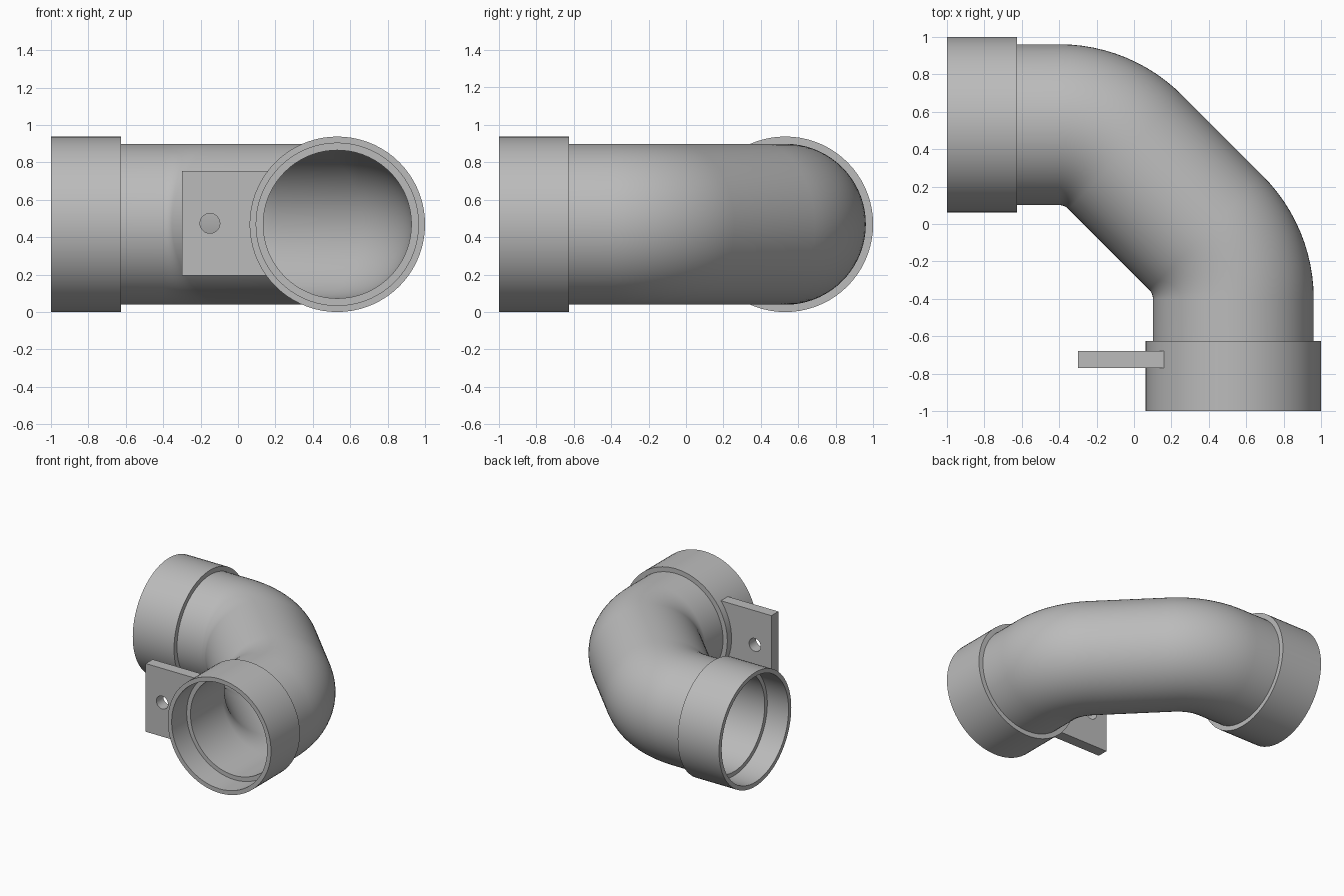
import bpy, bmesh
from math import sin, cos, pi, radians, sqrt, asin
from mathutils import Vector

cube = bpy.data.objects.get("Cube")
if cube:
    bpy.data.objects.remove(cube)

SEGMENTS = 72
SLEEVE_R, SOCKET_R, PIPE_R, BORE_R = 0.469, 0.434, 0.43, 0.396
AXIS = 1 - SLEEVE_R          # offset of both pipe ends from the middle
HEIGHT = SLEEVE_R            # height of the pipe centre line
SLEEVE_LEN, SOCKET_DEPTH = 0.375, 0.19
BEND_R, BEND_START = 0.5, -0.4

grey = bpy.data.materials.new("plain grey")
grey.use_nodes = True
grey.diffuse_color = (0.5, 0.5, 0.5, 1)
grey.node_tree.nodes["Principled BSDF"].inputs["Base Color"].default_value = (0.5, 0.5, 0.5, 1)


def finish(obj):
    obj.data.materials.clear()
    obj.data.materials.append(grey)
    bpy.ops.object.select_all(action='DESELECT')
    obj.select_set(True)
    bpy.context.view_layer.objects.active = obj
    bpy.ops.object.shade_smooth_by_angle(angle=radians(30))


def sweep(name, stations):
    """Skin a closed series of circles, each given as (x, y, heading, radius)."""
    bm = bmesh.new()
    rings = []
    for x, y, heading, r in stations:
        side = Vector((-sin(heading), cos(heading), 0))
        centre = Vector((x, y, HEIGHT))
        angles = [2 * pi * i / SEGMENTS for i in range(SEGMENTS)]
        rings.append([bm.verts.new(centre + r * (cos(a) * side + sin(a) * Vector((0, 0, 1))))
                      for a in angles])
    for k, ring in enumerate(rings):
        following = rings[(k + 1) % len(rings)]
        for i in range(SEGMENTS):
            j = (i + 1) % SEGMENTS
            bm.faces.new((ring[i], ring[j], following[j], following[i]))
    bmesh.ops.recalc_face_normals(bm, faces=bm.faces)
    mesh = bpy.data.meshes.new(name)
    bm.to_mesh(mesh)
    bm.free()
    obj = bpy.data.objects.new(name, mesh)
    bpy.context.collection.objects.link(obj)
    finish(obj)


# Elbow pipe: two 45 degree bends joined by a straight run
def bend(cx, cy, start):
    turns = [start - radians(45) * i / 12 for i in range(13)]
    return [(cx - BEND_R * sin(t), cy + BEND_R * cos(t), t) for t in turns]


inset = -1 + SOCKET_DEPTH
path = [(inset, AXIS, 0)]
path += bend(BEND_START, AXIS - BEND_R, 0)
path += bend(AXIS - BEND_R, BEND_START, -radians(45))
path += [(AXIS, inset, -pi / 2)]
sweep("elbow_pipe", [p + (PIPE_R,) for p in path] + [p + (BORE_R,) for p in reversed(path)])

# Socket sleeves on both ends, stepped inside where the pipe stops
profile = [(0, SLEEVE_R), (SLEEVE_LEN, SLEEVE_R), (SLEEVE_LEN, PIPE_R - 0.004),
           (SOCKET_DEPTH + 0.005, PIPE_R - 0.004), (SOCKET_DEPTH + 0.005, SOCKET_R), (0, SOCKET_R)]
sweep("rear_sleeve", [(-1 + d, AXIS, 0, r) for d, r in profile])
sweep("front_sleeve", [(AXIS, -1 + d, pi / 2, r) for d, r in profile])

# Mounting plate with a round hole, its inner edge following the sleeve wall
PLATE_LEFT, PLATE_HALF, PLATE_THICK = -0.3, 0.28, 0.09
seat_r = 0.452
spread = asin(PLATE_HALF / seat_r)
outline = [(PLATE_LEFT, PLATE_HALF), (PLATE_LEFT, -PLATE_HALF)]
for i in range(17):
    a = -spread + 2 * spread * i / 16
    outline.append((AXIS - seat_r * cos(a), seat_r * sin(a)))
hole = [(-0.15 + 0.053 * cos(2 * pi * i / 32), 0.053 * sin(2 * pi * i / 32)) for i in range(32)]

curve = bpy.data.curves.new("mounting_plate", 'CURVE')
curve.dimensions = '2D'
curve.fill_mode = 'BOTH'
curve.extrude = PLATE_THICK / 2
for points in (outline, hole):
    spline = curve.splines.new('POLY')
    spline.points.add(len(points) - 1)
    for point, (x, y) in zip(spline.points, points):
        point.co = (x, y, 0, 1)
    spline.use_cyclic_u = True
plate = bpy.data.objects.new("mounting_plate", curve)
bpy.context.collection.objects.link(plate)
plate.location = (0, -0.725, HEIGHT + 0.005)
plate.rotation_euler = (pi / 2, 0, 0)
bpy.ops.object.select_all(action='DESELECT')
plate.select_set(True)
bpy.context.view_layer.objects.active = plate
bpy.ops.object.convert(target='MESH')
finish(bpy.context.view_layer.objects.active)
